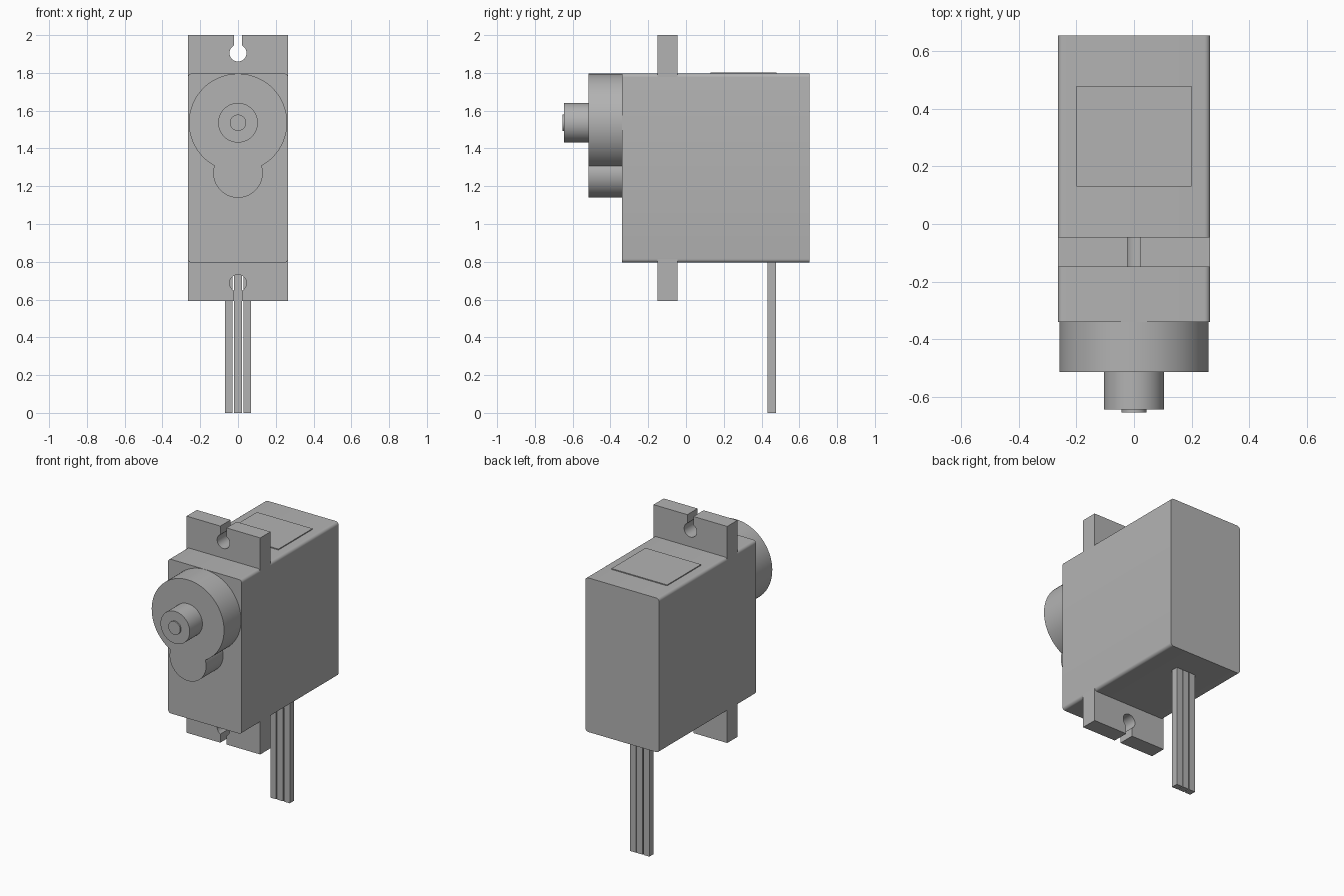
import bpy
import bmesh
from math import sin, cos, pi, asin, acos

cube = bpy.data.objects.get("Cube")
if cube:
    bpy.data.objects.remove(cube, do_unlink=True)

grey = bpy.data.materials.new("plain grey")
grey.use_nodes = True
COLOUR = (0.45, 0.45, 0.45, 1)
grey.diffuse_color = COLOUR
grey.node_tree.nodes["Principled BSDF"].inputs["Base Color"].default_value = COLOUR


def arc(cx, cz, r, a0, a1, n):
    """Points on an arc from angle a0 to a1."""
    return [(cx + r * cos(a0 + (a1 - a0) * i / n),
             cz + r * sin(a0 + (a1 - a0) * i / n)) for i in range(n + 1)]


def prism(name, outline, y0, y1):
    """Extrude a closed x-z outline from y0 back to y1."""
    bm = bmesh.new()
    face = bm.faces.new([bm.verts.new((x, y0, z)) for x, z in outline])
    new = bmesh.ops.extrude_face_region(bm, geom=[face])["geom"]
    moved = [g for g in new if isinstance(g, bmesh.types.BMVert)]
    bmesh.ops.translate(bm, verts=moved, vec=(0, y1 - y0, 0))
    bmesh.ops.recalc_face_normals(bm, faces=bm.faces)
    mesh = bpy.data.meshes.new(name)
    bm.to_mesh(mesh)
    bm.free()
    mesh.materials.append(grey)
    obj = bpy.data.objects.new(name, mesh)
    bpy.context.collection.objects.link(obj)
    bpy.ops.object.select_all(action="DESELECT")
    obj.select_set(True)
    bpy.context.view_layer.objects.active = obj
    bpy.ops.object.shade_smooth_by_angle(angle=pi / 6)
    return obj


def rect(x0, x1, z0, z1):
    return [(x0, z0), (x1, z0), (x1, z1), (x0, z1)]


def disc(name, z, r, y0, y1, n=64):
    return prism(name, arc(0, z, r, 0, 2 * pi, n)[:-1], y0, y1)


# Case with rounded long edges
HALF, LOW, HIGH, R = 0.265, 0.795, 1.797, 0.02
MID = (LOW + HIGH) / 2
corners = [(1, 1), (-1, 1), (-1, -1), (1, -1)]
outline = []
for i, (sx, sz) in enumerate(corners):
    outline += arc(sx * (HALF - R), MID + sz * ((HIGH - LOW) / 2 - R), R,
                   i * pi / 2, (i + 1) * pi / 2, 6)
prism("case", outline, -0.34, 0.655)

# Mounting tabs with keyhole slots, mirrored about the case middle
HOLE_R, SLOT, HOLE_Z, TIP = 0.045, 0.022, 1.905, 2.0
a = acos(SLOT / HOLE_R)
tab = [(-HALF, HIGH - R), (HALF, HIGH - R), (HALF, TIP), (SLOT, TIP)]
tab += arc(0, HOLE_Z, HOLE_R, a, -pi - a, 32)
tab += [(-SLOT, TIP), (-HALF, TIP)]
prism("upper_mounting_tab", tab, -0.15, -0.045)
prism("lower_mounting_tab", [(x, 2 * MID - z) for x, z in tab], -0.15, -0.045)

# Gear housing: large round merged with a small round below
BIG_Z, BIG_R, SMALL_Z, SMALL_R = 1.536, 0.26, 1.27, 0.131
gap = BIG_Z - SMALL_Z
drop = (gap ** 2 + BIG_R ** 2 - SMALL_R ** 2) / (2 * gap)
b = asin(drop / BIG_R)
s = asin((gap - drop) / SMALL_R)
housing = arc(0, BIG_Z, BIG_R, -b, pi + b, 72)
housing += arc(0, SMALL_Z, SMALL_R, pi - s, 2 * pi + s, 40)[1:-1]
prism("gear_housing", housing, -0.515, -0.34)

# Output shaft and its screw
disc("output_shaft", BIG_Z, 0.105, -0.646, -0.515)
disc("shaft_screw", BIG_Z, 0.043, -0.655, -0.646, 40)

# Raised label plate on the upper side
prism("label_plate", rect(-0.2, 0.2, HIGH, HIGH + 0.006), 0.13, 0.48)

# Three cable wires
for side, x in (("right", -0.049), ("middle", 0), ("left", 0.049)):
    prism(side + "_wire", rect(x - 0.021, x + 0.021, 0, LOW), 0.432, 0.476)
